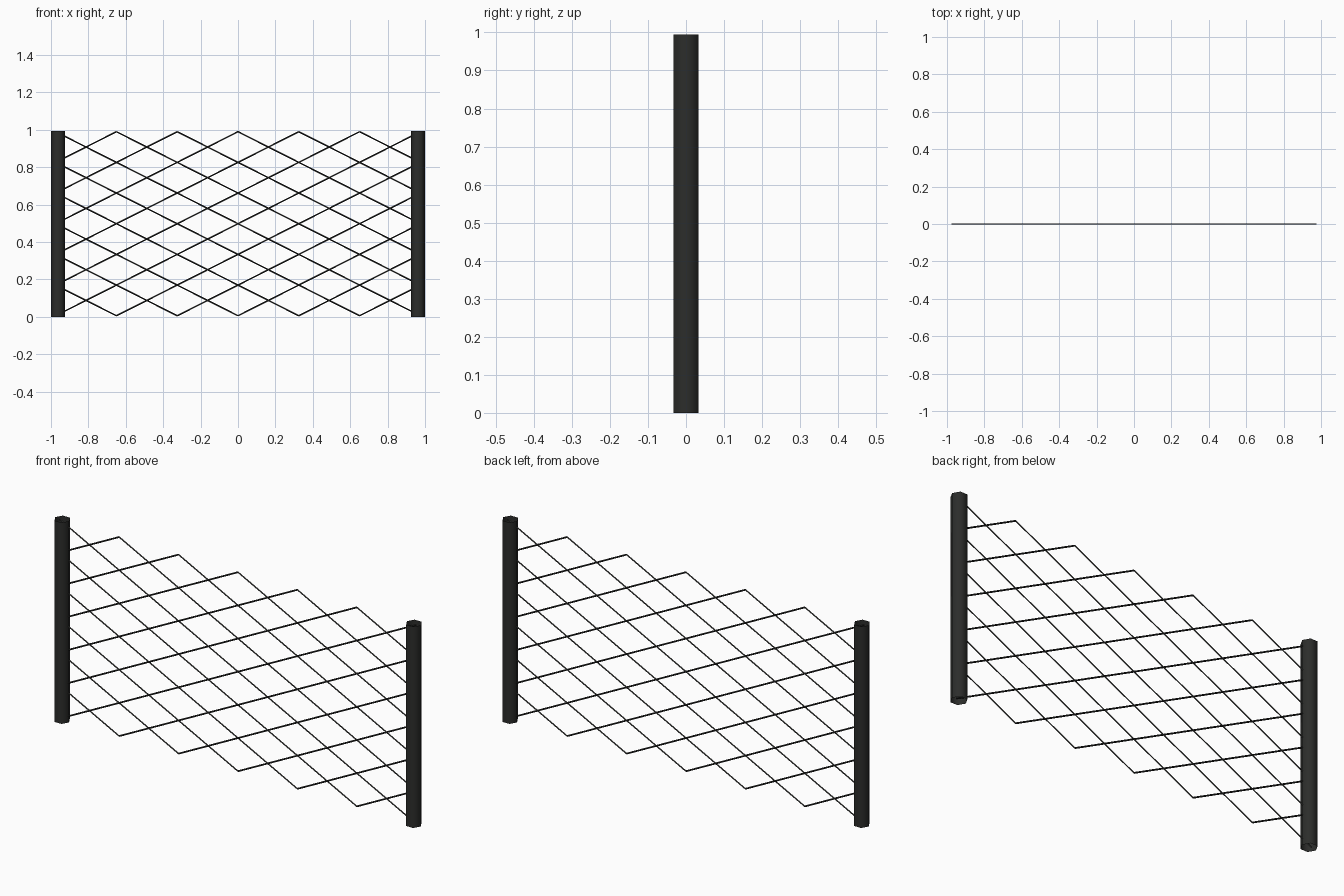
import bpy
import math

if "Cube" in bpy.data.objects:
    bpy.data.objects.remove(bpy.data.objects["Cube"])

CELLS = 6
HALF_W = 0.975            # wire mesh half width
Z_LOW, Z_HIGH = 0.006, 0.99
POST_H = 0.995


def material(name, color):
    mat = bpy.data.materials.new(name)
    mat.diffuse_color = color
    mat.use_nodes = True
    mat.node_tree.nodes["Principled BSDF"].inputs["Base Color"].default_value = mat.diffuse_color
    return mat


dark = material("dark_metal", (0.025, 0.026, 0.024, 1))

# Open six-sided tube posts, smooth shaded
for side, name in ((-1, "left_post"), (1, "right_post")):
    bpy.ops.mesh.primitive_cylinder_add(
        vertices=6, radius=0.0378, depth=POST_H, end_fill_type='NOTHING',
        location=(side * 0.962, 0, POST_H / 2), rotation=(0, 0, math.radians(30)))
    post = bpy.context.object
    post.name = name
    bpy.ops.object.transform_apply(location=True, rotation=True, scale=True)
    bpy.ops.object.shade_smooth()
    post.data.materials.append(dark)


def grid_point(i, j):
    return (-HALF_W + 2 * HALF_W * i / CELLS, 0,
            Z_LOW + (Z_HIGH - Z_LOW) * j / CELLS)


# Diagonal wires rising to the right, then the mirrored set
diagonals = [((i, 0), (CELLS, CELLS - i)) for i in range(CELLS)]
diagonals += [((0, j), (CELLS - j, CELLS)) for j in range(1, CELLS)]

for sign, name in ((1, "rising_wires"), (-1, "falling_wires")):
    curve = bpy.data.curves.new(name, 'CURVE')
    curve.dimensions = '3D'
    curve.bevel_depth = 0.004
    curve.bevel_resolution = 0
    for ends in diagonals:
        spline = curve.splines.new('POLY')
        spline.points.add(1)
        for p, (i, j) in zip(spline.points, ends):
            x, y, z = grid_point(i, j)
            p.co = (sign * x, y, z, 1)
    wires = bpy.data.objects.new(name, curve)
    bpy.context.collection.objects.link(wires)
    bpy.ops.object.select_all(action='DESELECT')
    wires.select_set(True)
    bpy.context.view_layer.objects.active = wires
    bpy.ops.object.convert(target='MESH')
    bpy.context.object.data.materials.clear()
    bpy.context.object.data.materials.append(dark)
